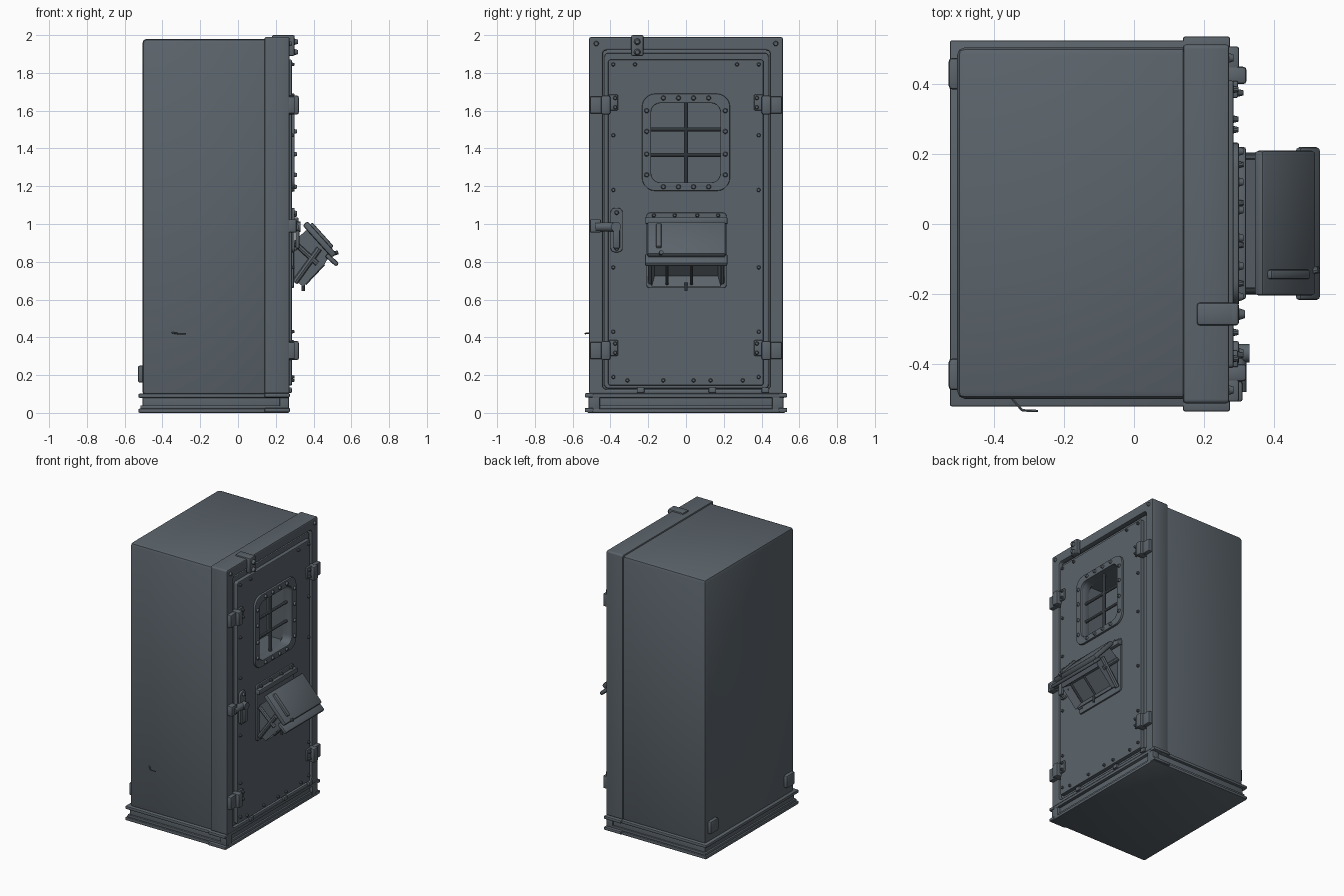
import bpy, bmesh, math
from mathutils import Matrix, Vector

if "Cube" in bpy.data.objects:
    bpy.data.objects.remove(bpy.data.objects["Cube"])

steel = bpy.data.materials.new("blue grey steel")
steel.use_nodes = True
COLOUR = (0.105, 0.127, 0.147, 1)
steel.diffuse_color = COLOUR
steel.node_tree.nodes["Principled BSDF"].inputs["Base Color"].default_value = COLOUR
parts = []


def add(name, mesh):
    obj = bpy.data.objects.new(name, mesh)
    bpy.context.scene.collection.objects.link(obj)
    mesh.materials.clear()
    mesh.materials.append(steel)
    parts.append(obj)
    return obj


def from_bm(name, bm):
    bmesh.ops.recalc_face_normals(bm, faces=bm.faces)
    mesh = bpy.data.meshes.new(name)
    bm.to_mesh(mesh)
    bm.free()
    return add(name, mesh)


def box(name, x, y, z, bevel=0.006, tilt=0):
    """Bevelled box from ranges on each axis, tilted about y round its centre."""
    bm = bmesh.new()
    bmesh.ops.create_cube(bm, size=1)
    size = [r[1] - r[0] for r in (x, y, z)]
    bmesh.ops.scale(bm, vec=size, verts=bm.verts)
    if bevel:
        bmesh.ops.bevel(bm, geom=bm.edges[:], offset=min(bevel, min(size) * 0.4),
                        segments=2, profile=0.5, affect='EDGES')
    centre = Vector([sum(r) / 2 for r in (x, y, z)])
    bm.transform(Matrix.Translation(centre) @ Matrix.Rotation(tilt, 4, 'Y'))
    return from_bm(name, bm)


def rod(name, a, b, radius, sides=10):
    a, b = Vector(a), Vector(b)
    bm = bmesh.new()
    bmesh.ops.create_cone(bm, cap_ends=True, segments=sides, radius1=radius,
                          radius2=radius, depth=(b - a).length)
    turn = (b - a).to_track_quat('Z', 'Y').to_matrix().to_4x4()
    bm.transform(Matrix.Translation((a + b) / 2) @ turn)
    return from_bm(name, bm)


def rivets(name, x, spots, radius=0.012):
    bm = bmesh.new()
    for y, z in spots:
        at = Matrix.Translation((x, y, z)) @ Matrix.Rotation(math.pi / 2, 4, 'Y')
        bmesh.ops.create_cone(bm, cap_ends=True, segments=10, radius1=radius,
                              radius2=radius * 0.6, depth=0.02, matrix=at)
    return from_bm(name, bm)


def rounded(y0, y1, z0, z1, r):
    pts = []
    corners = [(y1 - r, z1 - r), (y0 + r, z1 - r), (y0 + r, z0 + r), (y1 - r, z0 + r)]
    for i, (cy, cz) in enumerate(corners):
        for k in range(6):
            a = math.pi / 2 * (i + k / 5)
            pts.append((cy + r * math.cos(a), cz + r * math.sin(a)))
    return pts


def panel(name, x0, x1, outlines, bevel=0.005):
    """Plate facing +x from rounded outlines; inner outlines become holes."""
    curve = bpy.data.curves.new(name, 'CURVE')
    curve.dimensions, curve.fill_mode = '2D', 'BOTH'
    curve.extrude = (x1 - x0) / 2 - bevel
    curve.bevel_depth, curve.bevel_resolution, curve.offset = bevel, 1, -bevel
    for outline in outlines:
        spline = curve.splines.new('POLY')
        pts = rounded(*outline)
        spline.points.add(len(pts) - 1)
        for p, (y, z) in zip(spline.points, pts):
            p.co = (y, z, 0, 1)
        spline.use_cyclic_u = True
    temp = bpy.data.objects.new("temp", curve)
    bpy.context.scene.collection.objects.link(temp)
    graph = bpy.context.evaluated_depsgraph_get()
    mesh = bpy.data.meshes.new_from_object(temp.evaluated_get(graph))
    bpy.data.objects.remove(temp)
    mesh.transform(Matrix(((0, 0, 1, (x0 + x1) / 2), (1, 0, 0, 0), (0, 1, 0, 0), (0, 0, 0, 1))))
    return add(name, mesh)


# Cabinet body with the window recess cut in
body = box("cabinet_body", (-0.506, 0.235), (-0.5, 0.505), (0.09, 1.98), 0.022)
cutter = box("window_cutter", (0.1, 0.4), (-0.185, 0.182), (1.22, 1.64), 0)
cutter.hide_render = True
cut = body.modifiers.new("window recess", 'BOOLEAN')
cut.object, cut.operation = cutter, 'DIFFERENCE'
bpy.context.view_layer.objects.active = body
bpy.ops.object.modifier_apply(modifier=cut.name)
parts.remove(cutter)
bpy.data.objects.remove(cutter)

# Front frame, gasket and door
panel("front_frame", 0.14, 0.272, [(-0.513, 0.513, 0.1, 1.99, 0.012), (-0.44, 0.445, 0.125, 1.92, 0.02)], 0.008)
panel("door_gasket", 0.22, 0.258, [(-0.432, 0.437, 0.13, 1.905, 0.02), (-0.4, 0.4, 0.16, 1.86, 0.02)])
OPENING = (-0.185, 0.182, 1.22, 1.64, 0.05)
panel("door_panel", 0.225, 0.285, [(-0.412, 0.41, 0.145, 1.87, 0.012), OPENING])
panel("window_frame", 0.275, 0.3, [(-0.233, 0.233, 1.175, 1.69, 0.07), OPENING])

# Window bars
rod("window_bar_upright", (0.255, 0, 1.21), (0.255, 0, 1.65), 0.011)
for n, z in enumerate((1.365, 1.5)):
    rod(f"window_bar_across_{n}", (0.255, -0.19, z), (0.255, 0.19, z), 0.01)

# Rivets on window frame, door and front frame
ring = [(y, z) for z in (1.197, 1.667) for y in (-0.12, -0.04, 0.04, 0.12)]
ring += [(s * 0.208, z) for s in (-1, 1) for z in (1.26, 1.37, 1.49, 1.6)]
rivets("window_rivets", 0.303, ring, 0.015)
edge = [(s * 0.385, z) for s in (-1, 1) for z in (0.43, 0.77, 1.18, 1.47)]
edge += [(y, 0.172) for y in (-0.31, -0.12, 0.04, 0.13, 0.3)]
edge += [(s * y, z) for s in (-1, 1) for y, z in ((0.27, 1.845), (0.385, 1.845), (0.385, 0.19))]
rivets("door_rivets", 0.289, edge)
rivets("frame_rivets", 0.275, [(s * 0.475, 1.955) for s in (-1, 1)], 0.016)

# Hinges and clamps on both sides
for side, s in (("right", -1), ("left", 1)):
    for level, z in (("upper", 1.63), ("lower", 0.33)):
        def span(a, b):
            return tuple(sorted((s * a, s * b)))
        tag = f"{side}_{level}"
        box(f"hinge_plate_{tag}", (0.26, 0.3), span(0.435, 0.508), (z - 0.045, z + 0.045))
        box(f"hinge_block_{tag}", (0.26, 0.322), span(0.4, 0.45), (z - 0.05, z + 0.05), 0.01)
        box(f"hinge_leaf_{tag}", (0.26, 0.298), span(0.36, 0.41), (z - 0.028, z + 0.055))
        rivets(f"hinge_bolts_{tag}", 0.303, [(s * 0.375, z + d) for d in (-0.012, 0.037)])

# Door handle
panel("handle_plate", 0.28, 0.3, [(-0.4, -0.335, 0.85, 1.085, 0.025)])
box("handle_catch", (0.26, 0.31), (-0.508, -0.45), (0.955, 1.025))
rod("handle_bolt", (0.298, -0.48, 0.985), (0.298, -0.36, 0.985), 0.024, 14)
rod("handle_pivot", (0.28, -0.37, 0.985), (0.33, -0.37, 0.985), 0.027, 14)
box("handle_lever", (0.305, 0.326), (-0.385, -0.35), (0.87, 1.0), 0.008)
rivets("handle_rivets", 0.303, [(-0.367, 1.06), (-0.367, 0.87)], 0.014)

# Catch hooked over the top edge
box("top_catch_strap", (0.18, 0.29), (-0.29, -0.225), (1.97, 2.0), 0.008)
box("top_catch_drop", (0.265, 0.3), (-0.29, -0.225), (1.89, 2.0), 0.008)
rivets("top_catch_bolts", 0.308, [(-0.258, 1.965), (-0.258, 1.91)], 0.018)

# Hatch: back plate and hinge strip
panel("hatch_back_plate", 0.275, 0.296, [(-0.21, 0.215, 0.66, 1.06, 0.02)])
box("hatch_hinge_strip", (0.285, 0.32), (-0.215, 0.22), (1.0, 1.035))
rivets("hatch_rivets", 0.303, [(y, 1.046) for y in (-0.17, -0.06, 0.06, 0.17)], 0.011)

# Hatch: wedge-shaped bin with an inset lower opening
profile = [(0.285, 0.9), (0.365, 0.97), (0.485, 0.835), (0.46, 0.79), (0.345, 0.668), (0.285, 0.715)]
bm = bmesh.new()
face = bm.faces.new([bm.verts.new((x, -0.182, z)) for x, z in profile])
out = bmesh.ops.extrude_face_region(bm, geom=[face])
bmesh.ops.translate(bm, vec=(0, 0.367, 0), verts=[v for v in out["geom"] if isinstance(v, bmesh.types.BMVert)])
bmesh.ops.recalc_face_normals(bm, faces=bm.faces)
opening = [f for f in bm.faces if f.normal.z < -0.6 and f.normal.x > 0.6]
bmesh.ops.inset_region(bm, faces=opening, thickness=0.022)
bmesh.ops.translate(bm, vec=(-0.045, 0, 0.045), verts=list({v for f in opening for v in f.verts}))
from_bm("hatch_bin", bm)
for n, y in enumerate((-0.1, 0.03)):
    rod(f"hatch_bar_{n}", (0.355, y, 0.682), (0.455, y, 0.788), 0.008)
for n, y in enumerate((-0.185, 0.188)):
    rod(f"hatch_side_brace_{n}", (0.3, y, 0.69), (0.43, y, 0.87), 0.016, 8)
    rod(f"hatch_side_rib_{n}", (0.3, y, 0.9), (0.42, y, 0.79), 0.014, 8)

# Hatch: tilted lid, lip, strap and pull
slope = math.radians(48)
box("hatch_lid", (0.317, 0.547), (-0.205, 0.21), (0.901, 0.935), 0.01, slope)
box("hatch_lid_lip", (0.485, 0.51), (-0.218, 0.22), (0.77, 0.85), 0.01, -slope)
box("hatch_lid_strap", (0.355, 0.525), (-0.158, -0.13), (0.922, 0.95), 0.008, slope)
rod("hatch_pull", (0.47, -0.145, 0.83), (0.528, -0.13, 0.85), 0.011)
rod("hatch_drip_pin", (0.345, 0, 0.645), (0.345, 0, 0.69), 0.009)

# Base channel: two flanges round a recessed web
box("base_web", (-0.505, 0.25), (-0.5, 0.505), (0.01, 0.1))
for level, z0, z1 in (("bottom", 0.0, 0.022), ("lower", 0.02, 0.04), ("top", 0.08, 0.102)):
    grow = 0 if level == "lower" else 0.01
    box(f"base_flange_{level}", (-0.517 - grow, 0.262 + grow), (-0.512 - grow, 0.515 + grow), (z0, z1))
for side, s in (("right", -1), ("left", 1)):
    y = tuple(sorted((s * 0.49, s * 0.536)))
    for level, z in (("bottom", 0.004), ("top", 0.082)):
        box(f"base_front_corner_{side}_{level}", (0.14, 0.275), y, (z, z + 0.022))
    box(f"base_corner_post_{side}", (0.22, 0.27), tuple(sorted((s * 0.455, s * 0.515))), (0.01, 0.1))
    # Rear mounting blocks
    box(f"rear_block_{side}", (-0.53, -0.495), tuple(sorted((s * 0.385, s * 0.475))), (0.16, 0.25), 0.01)
for n, y in enumerate((-0.24, 0.14, 0.42)):
    box(f"sill_tab_{n}", (0.25, 0.285), (y - 0.02, y + 0.02), (0.105, 0.135))

# Short loose wire on the right side
rod("side_wire_stub", (-0.35, -0.498, 0.425), (-0.32, -0.533, 0.42), 0.004, 6)
rod("side_wire_end", (-0.32, -0.533, 0.42), (-0.275, -0.535, 0.42), 0.004, 6)

bpy.ops.object.select_all(action='DESELECT')
for obj in parts:
    obj.select_set(True)
bpy.context.view_layer.objects.active = body
bpy.ops.object.shade_smooth_by_angle(angle=math.radians(35))
